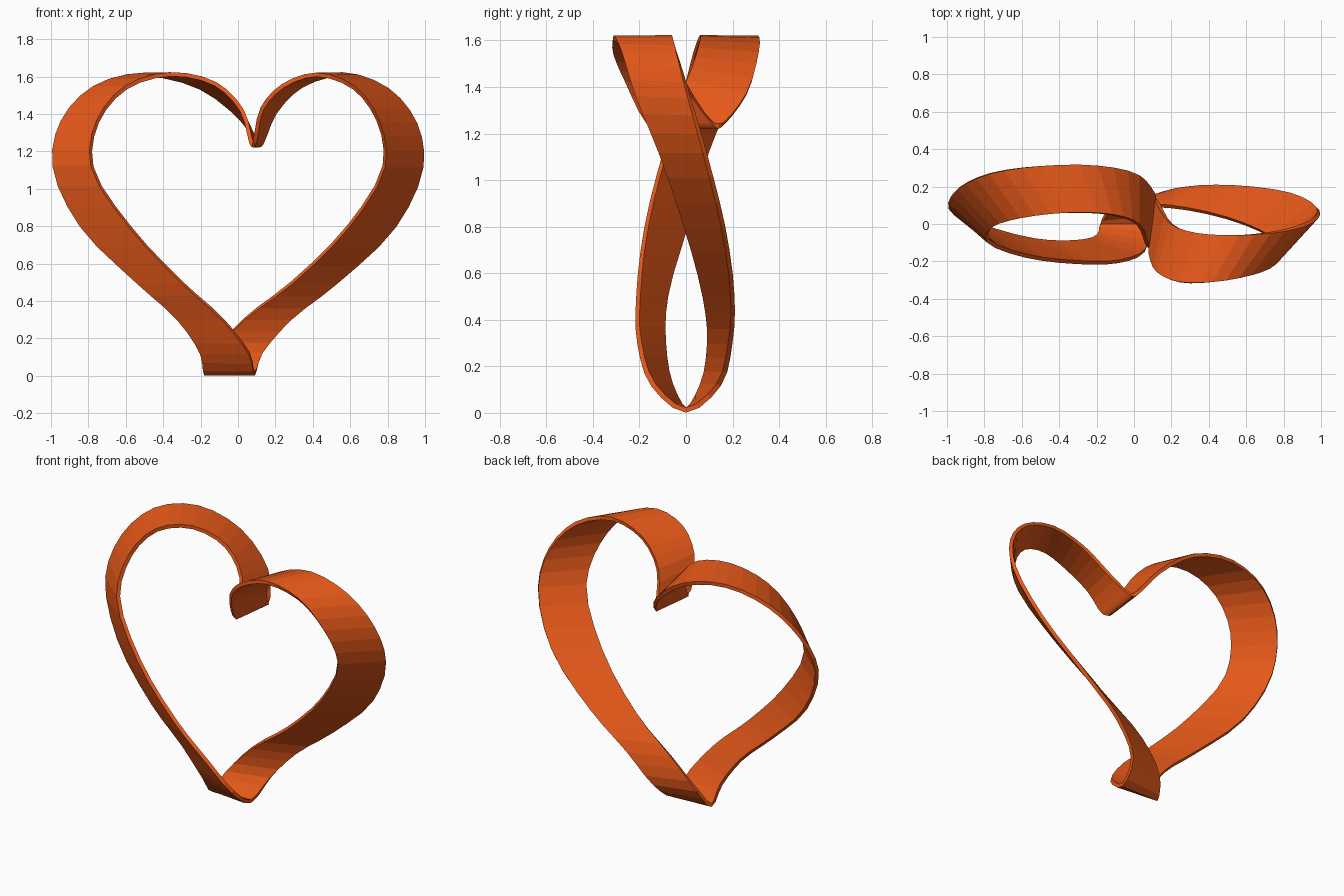
import bpy, bmesh
from mathutils import Vector

if "Cube" in bpy.data.objects:
    bpy.data.objects.remove(bpy.data.objects["Cube"])

HALF = 0.011   # half the band thickness
STEPS = 3      # slices between two guide points

# The band has a half twist, so its two rims form one closed curve:
# first pass (outer / back rim), then second pass (inner / front rim).
rim_first = [
    (-.18, 0, .012), (-.20, -.065, .12), (-.32, -.095, .30), (-.54, -.085, .50),
    (-.84, 0, .80), (-.985, .09, 1.12), (-.94, .19, 1.36), (-.77, .27, 1.54),
    (-.50, .31, 1.61), (-.20, .31, 1.54), (.02, .26, 1.37), (.10, .17, 1.25),
    (.115, .14, 1.232), (.13, .11, 1.25), (.20, 0, 1.41), (.34, -.05, 1.55),
    (.56, -.06, 1.612), (.80, -.035, 1.53), (.95, .015, 1.35), (.985, .08, 1.12),
    (.84, .16, .80), (.53, .20, .50), (.28, .19, .30), (.13, .14, .12)]
rim_second = [
    (.09, 0, .012), (.06, -.14, .12), (-.08, -.20, .30), (-.30, -.205, .50),
    (-.58, -.17, .80), (-.78, -.09, 1.12), (-.75, -.01, 1.36), (-.60, .035, 1.54),
    (-.36, .06, 1.612), (-.12, .05, 1.56), (.02, 0, 1.42), (.07, -.11, 1.25),
    (.08, -.13, 1.232), (.09, -.17, 1.25), (.13, -.26, 1.43), (.24, -.31, 1.55),
    (.42, -.31, 1.61), (.62, -.27, 1.54), (.75, -.21, 1.36), (.78, -.11, 1.12),
    (.59, 0, .80), (.29, .08, .50), (.03, .10, .30), (-.13, .07, .12)]


def smooth_loop(points, steps):
    """Closed centripetal spline through the points."""
    pts = [Vector(p) for p in points]
    out = []
    n = len(pts)
    for i in range(n):
        p0, p1, p2, p3 = (pts[(i + k) % n] for k in (-1, 0, 1, 2))
        d0, d1, d2 = ((b - a).length ** 0.5 for a, b in ((p0, p1), (p1, p2), (p2, p3)))
        m1 = ((p1 - p0) / d0 - (p2 - p0) / (d0 + d1) + (p2 - p1) / d1) * d1
        m2 = ((p2 - p1) / d1 - (p3 - p1) / (d1 + d2) + (p3 - p2) / d2) * d1
        for s in range(steps):
            t = s / steps
            out.append(p1 * (2*t**3 - 3*t**2 + 1) + m1 * (t**3 - 2*t**2 + t)
                       + p2 * (3*t**2 - 2*t**3) + m2 * (t**3 - t**2))
    return out


rim = smooth_loop(rim_first + rim_second, STEPS)
total = len(rim)
count = total // 2

# Rectangular cross-sections along the band
bm = bmesh.new()
rings = []
for i in range(count):
    a, b = rim[i], rim[i + count]
    ahead = rim[i + 1] + rim[(i + count + 1) % total]
    behind = rim[i - 1] + rim[i + count - 1]
    n = (ahead - behind).cross(b - a).normalized() * HALF
    rings.append([bm.verts.new(p) for p in (a + n, b + n, b - n, a - n)])

# Skin the sections; the last joins the first with the half twist
for i in range(count):
    r = rings[i]
    q = rings[i + 1] if i + 1 < count else rings[0][2:] + rings[0][:2]
    for k in range(4):
        m = (k + 1) % 4
        bm.faces.new((r[k], r[m], q[m], q[k]))
bmesh.ops.recalc_face_normals(bm, faces=bm.faces)

mesh = bpy.data.meshes.new("heart_band")
bm.to_mesh(mesh)
bm.free()
band = bpy.data.objects.new("heart_band", mesh)
bpy.context.collection.objects.link(band)

orange = bpy.data.materials.new("orange")
orange.diffuse_color = (0.80, 0.10, 0.01, 1)
orange.use_nodes = True
orange.node_tree.nodes["Principled BSDF"].inputs["Base Color"].default_value = orange.diffuse_color
mesh.materials.append(orange)
